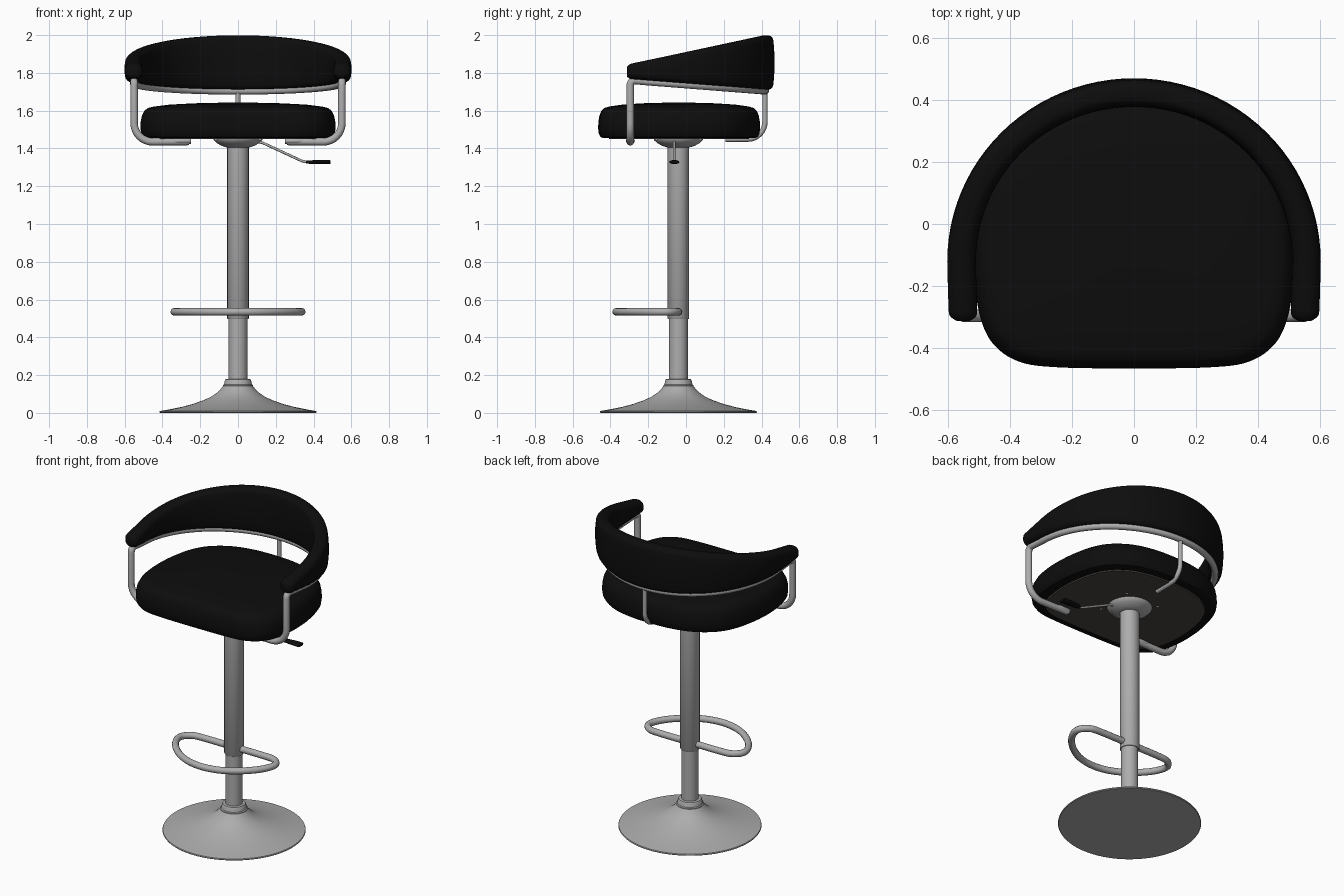
import bpy, bmesh, math
from mathutils import Vector

if "Cube" in bpy.data.objects:
    bpy.data.objects.remove(bpy.data.objects["Cube"])

CY = -0.04  # column axis in y


def mat(name, c):
    m = bpy.data.materials.new(name)
    m.diffuse_color = (*c, 1)
    m.use_nodes = True
    m.node_tree.nodes["Principled BSDF"].inputs["Base Color"].default_value = m.diffuse_color
    return m


BLACK = mat("black_leather", (0.004, 0.004, 0.004))
METAL = mat("brushed_metal", (0.42, 0.42, 0.42))
UNDER = mat("dark_underside", (0.065, 0.058, 0.05))


def smooth(ob, angle=40):
    bpy.ops.object.select_all(action='DESELECT')
    ob.select_set(True)
    bpy.context.view_layer.objects.active = ob
    bpy.ops.object.shade_smooth_by_angle(angle=math.radians(angle))


def loft(name, rings, material, angle=40):
    """Skin a list of closed rings and cap both ends."""
    bm = bmesh.new()
    vr = [[bm.verts.new(p) for p in r] for r in rings]
    n = len(vr[0])
    for a, b in zip(vr, vr[1:]):
        for i in range(n):
            j = (i + 1) % n
            bm.faces.new((a[i], a[j], b[j], b[i]))
    bm.faces.new(vr[0])
    bm.faces.new(vr[-1])
    bmesh.ops.recalc_face_normals(bm, faces=bm.faces)
    me = bpy.data.meshes.new(name)
    bm.to_mesh(me)
    bm.free()
    ob = bpy.data.objects.new(name, me)
    bpy.context.collection.objects.link(ob)
    me.materials.append(material)
    smooth(ob, angle)
    return ob


def lathe(name, profile, material, n=64, cx=0, cy=CY, angle=40):
    rings = [[(cx + r * math.cos(2 * math.pi * i / n), cy + r * math.sin(2 * math.pi * i / n), z)
              for i in range(n)] for r, z in profile]
    return loft(name, rings, material, angle)


def catmull(pts, steps=8):
    """Smooth closed curve through the points."""
    n, out = len(pts), []
    for i in range(n):
        p0, p1, p2, p3 = (Vector(pts[(i + k - 1) % n]) for k in range(4))
        for s in range(steps):
            t = s / steps
            out.append(0.5 * (2 * p1 + (p2 - p0) * t + (2 * p0 - 5 * p1 + 4 * p2 - p3) * t * t
                              + (3 * p1 - p0 - 3 * p2 + p3) * t ** 3))
    return out


def bend(a, b, c, r, steps=8):
    """Rounded corner at b, starting r before and ending r after it."""
    a, b, c = Vector(a), Vector(b), Vector(c)
    s, e = b + (a - b).normalized() * r, b + (c - b).normalized() * r
    k = 0.55
    p, q = s.lerp(b, k), e.lerp(b, k)
    return [(1 - t) ** 3 * s + 3 * t * (1 - t) ** 2 * p + 3 * t * t * (1 - t) * q + t ** 3 * e
            for t in (i / steps for i in range(steps + 1))]


def tube(name, pts, r, material, closed=False):
    cu = bpy.data.curves.new(name, 'CURVE')
    cu.dimensions = '3D'
    cu.bevel_depth = r
    cu.bevel_resolution = 4
    cu.use_fill_caps = True
    sp = cu.splines.new('POLY')
    sp.points.add(len(pts) - 1)
    for p, v in zip(sp.points, pts):
        p.co = (*v, 1)
    sp.use_cyclic_u = closed
    ob = bpy.data.objects.new(name, cu)
    bpy.context.collection.objects.link(ob)
    cu.materials.append(material)
    bpy.ops.object.select_all(action='DESELECT')
    ob.select_set(True)
    bpy.context.view_layer.objects.active = ob
    bpy.ops.object.convert(target='MESH')
    smooth(bpy.context.view_layer.objects.active, 45)


# Pedestal: flared base, collar, two-stage gas column, mounting dish
lathe("base", [(0.413, 0), (0.416, 0.004), (0.414, 0.01), (0.36, 0.019), (0.30, 0.031), (0.24, 0.047),
               (0.18, 0.068), (0.14, 0.087), (0.11, 0.108), (0.09, 0.128), (0.08, 0.142)], METAL, 96)
lathe("collar", [(0.08, 0.138), (0.08, 0.146), (0.074, 0.15), (0.07, 0.17), (0.066, 0.178), (0.05, 0.18)],
      METAL, angle=25)
lathe("lower_column", [(0.05, 0.15), (0.05, 0.55)], METAL)
lathe("upper_column", [(0.054, 0.497), (0.057, 0.501), (0.057, 1.43)], METAL)
lathe("seat_dish", [(0.058, 1.405), (0.085, 1.413), (0.112, 1.428), (0.13, 1.445), (0.132, 1.456)], METAL)
for i in range(4):
    a = math.pi / 4 + i * math.pi / 2
    lathe("dish_bolt", [(0.008, 1.442), (0.008, 1.455)], METAL, 10, 0.165 * math.cos(a), CY + 0.165 * math.sin(a))

# Footrest: D-shaped loop in front of the column
half = [(0.2, -0.04), (0.29, -0.05), (0.337, -0.105), (0.31, -0.19), (0.23, -0.28), (0.12, -0.347)]
loop = [(0, -0.04)] + half + [(0, -0.37)] + [(-x, y) for x, y in reversed(half)]
tube("footrest", [(p.x, p.y, 0.535) for p in catmull(loop)], 0.02, METAL, True)

# Height lever with black grip
LY = -0.062
tube("lever_rod", [(0.08, LY, 1.44), (0.13, LY, 1.43)]
     + bend((0.13, LY, 1.43), (0.35, LY, 1.328), (0.45, LY, 1.328), 0.02) + [(0.45, LY, 1.328)], 0.007, METAL)
grip = [(0.36, 0.012, 0.007), (0.375, 0.02, 0.009), (0.45, 0.027, 0.011), (0.485, 0.027, 0.011), (0.491, 0.022, 0.008)]
loft("lever_grip", [[(x, LY + w * math.cos(k * math.pi / 8), 1.328 + h * math.sin(k * math.pi / 8))
                     for k in range(16)] for x, w, h in grip], BLACK)

# Seat cushion: rounded plan outline stacked in scaled rings
side = [(0.25, -0.461), (0.37, -0.443), (0.45, -0.39), (0.492, -0.31), (0.512, -0.2), (0.516, -0.1),
        (0.505, 0.02), (0.47, 0.16), (0.405, 0.265), (0.29, 0.345), (0.15, 0.383)]
plan = catmull([(0, -0.465)] + side + [(0, 0.392)] + [(-x, y) for x, y in reversed(side)], 5)


def plan_ring(s, z):
    return [(p.x * s, CY + (p.y - CY) * s, z) for p in plan]


loft("seat", [plan_ring(s, z) for s, z in [
    (0.8, 1.457), (0.93, 1.455), (0.97, 1.46), (0.992, 1.477), (1.0, 1.505), (0.998, 1.54), (0.985, 1.573),
    (0.96, 1.599), (0.925, 1.614), (0.86, 1.622), (0.7, 1.632), (0.45, 1.639), (0.2, 1.642), (0.03, 1.643)]], BLACK)
loft("seat_underside", [plan_ring(0.86, 1.449), plan_ring(0.87, 1.46)], UNDER)


# Backrest: padded band swept round a U-shaped plan, taller at the rear
def z_bottom(y):
    return 1.768 - (y + 0.31) * 0.078


def z_top(y):
    return 1.845 + (y + 0.31) * 0.21


def u_path(a, b, y0, y_end, n=48):
    """Plan points and outward normals from right end to left end."""
    arc = [(Vector((a * math.cos(t), y0 + b * math.sin(t))),
            Vector((b * math.cos(t), a * math.sin(t))).normalized())
           for t in (math.pi * i / n for i in range(n + 1))]
    ys = [y_end + d for d in (0, 0.004, 0.012, 0.022, 0.035, 0.09, 0.14)]
    right = [(Vector((a - 0.04 * (y0 - y) ** 1.2, y)), Vector((1, 0))) for y in ys]
    left = [(Vector((-p.x, p.y)), Vector((-1, 0))) for p, _ in reversed(right)]
    return right + arc + left


def pad_section(p, nrm, y_end):
    d = max(0.0, 0.03 - (p.y - y_end))
    inset = 0.03 - math.sqrt(max(0.0, 0.03 ** 2 - d * d))
    inset = min(inset, 0.022)
    hw = 0.036 - inset
    zb, zt = z_bottom(p.y) + inset * 0.6, z_top(p.y) - inset * 0.6
    zc, hh = (zb + zt) / 2, (zt - zb) / 2
    r = min(0.026, hw * 0.95, hh * 0.95)
    ring = []
    for sx, sz, a0 in ((1, 1, 0), (-1, 1, 90), (-1, -1, 180), (1, -1, 270)):
        pts = [(sx * (hw - r) + r * math.cos(math.radians(a0 + k * 18)),
                sz * (hh - r) + r * math.sin(math.radians(a0 + k * 18))) for k in range(6)]
        # extra points down the long faces carry the bulge
        if a0 in (90, 270):
            pts += [(sx * hw, sz * (hh - r) * f) for f in (0.66, 0.33, 0, -0.33, -0.66)]
        ring += pts
    out = []
    for u, v in ring:
        u *= 1 + 0.28 * (1 - (v / hh) ** 2)
        q = p + nrm * u
        out.append((q.x, q.y, zc + v))
    return out


Y_END = -0.313
loft("backrest", [pad_section(p, n, Y_END) for p, n in u_path(0.555, 0.543, -0.12, Y_END)], BLACK, 50)

# Arm frame: one tube from under the seat, up the posts and round below the backrest
PY, PX = -0.295, 0.55
foot, low, top = (0.26, PY, 1.437), (PX, PY, 1.434), (PX, PY, z_bottom(PY) - 0.007)
post = [Vector(foot)] + bend(foot, low, top, 0.1) + bend(low, top, (PX, 0, top[2]), 0.025, 5)
rail = [(p.x, p.y, z_bottom(p.y) - 0.006) for p, _ in u_path(0.553, 0.54, -0.12, Y_END) if p.y > -0.25]
tube("arm_frame", post + [Vector(p) for p in rail] + [Vector((-p.x, p.y, p.z)) for p in reversed(post)], 0.02, METAL)

# Flattened mounting tabs on the arm ends
for s in (-1, 1):
    loft("arm_tab", [[(s * x, PY + w * math.cos(k * math.pi / 8), 1.44 + 0.016 * math.sin(k * math.pi / 8))
                      for k in range(16)] for x, w in ((0.25, 0.018), (0.26, 0.024), (0.32, 0.024), (0.345, 0.018))],
         METAL)

# Rear support post curving under the seat
a, b, c = (0, 0.418, 1.71), (0, 0.418, 1.45), (0, 0.21, 1.448)
tube("rear_post", [Vector(a)] + bend(a, b, c, 0.09) + [Vector(c)], 0.014, METAL)
